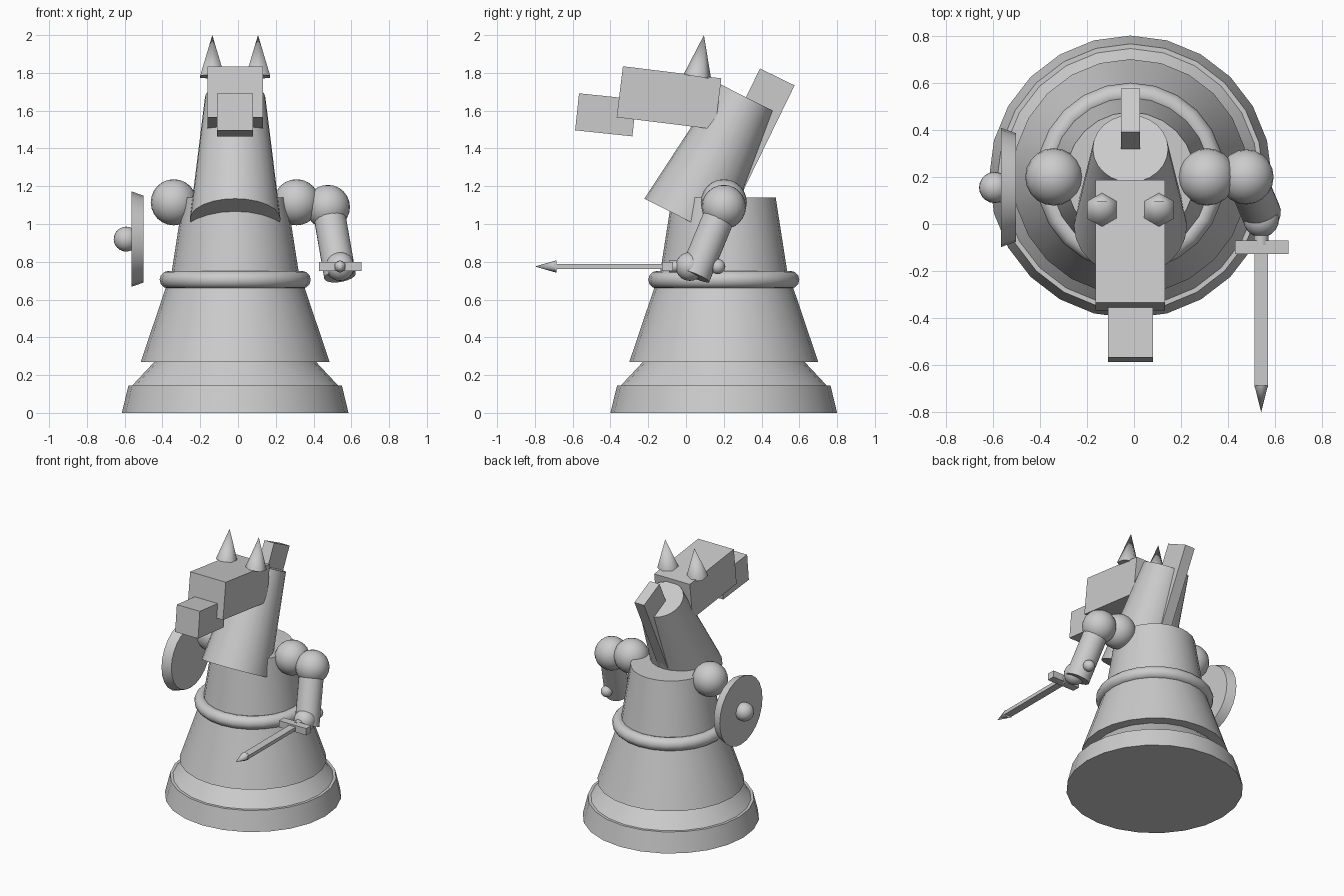
import bpy, math
from mathutils import Vector

if "Cube" in bpy.data.objects:
    bpy.data.objects.remove(bpy.data.objects["Cube"])

CX, CY = -0.015, 0.2   # axis of the turned body

stone = bpy.data.materials.new("plain_grey")
stone.diffuse_color = (0.6, 0.6, 0.6, 1)
stone.use_nodes = True
stone.node_tree.nodes["Principled BSDF"].inputs["Base Color"].default_value = stone.diffuse_color


def finish(name, smooth=True):
    ob = bpy.context.object
    ob.name = name
    ob.data.materials.append(stone)
    if smooth:
        bpy.ops.object.shade_smooth_by_angle(angle=math.radians(62 if smooth == "low" else 35))
    return ob


def cone(name, a, b, r1, r2, sides=24, smooth=True):
    """Cylinder, frustum or cone running from point a to point b."""
    a, b = Vector(a), Vector(b)
    bpy.ops.mesh.primitive_cone_add(vertices=sides, radius1=r1, radius2=r2, depth=(b - a).length,
                                    location=(a + b) / 2,
                                    rotation=Vector((0, 0, 1)).rotation_difference(b - a).to_euler())
    return finish(name, smooth)


def ball(name, loc, r):
    bpy.ops.mesh.primitive_uv_sphere_add(segments=20, ring_count=12, radius=r, location=loc)
    return finish(name)


def box(name, loc, size, tilt=0):
    bpy.ops.mesh.primitive_cube_add(size=1, location=loc, rotation=(math.radians(tilt), 0, 0))
    bpy.context.object.scale = size
    bpy.ops.object.transform_apply(location=False, rotation=False, scale=True)
    return finish(name, False)


# Turned body: plinth, step, skirt, torso
for name, z1, z2, r1, r2 in [("plinth", 0, 0.145, 0.6, 0.565),
                             ("plinth_step", 0.145, 0.30, 0.545, 0.40),
                             ("skirt", 0.27, 0.70, 0.5, 0.355),
                             ("torso", 0.69, 1.14, 0.345, 0.275)]:
    cone(name, (CX, CY, z1), (CX, CY, z2), r1, r2)

# Belt
bpy.ops.mesh.primitive_torus_add(major_segments=24, minor_segments=12, major_radius=0.353,
                                 minor_radius=0.047, location=(CX, CY, 0.705))
finish("belt")

# Neck and mane
cone("neck", (CX, -0.006, 1.026), (CX, 0.32, 1.67), 0.24, 0.16)
box("mane", (CX, 0.308, 1.419), (0.08, 0.204, 0.8), -26)

# Head, muzzle and ears
box("head", (CX, -0.09, 1.668), (0.295, 0.525, 0.272), -7)
box("muzzle", (CX, -0.425, 1.578), (0.19, 0.305, 0.197), -6)
for side, name in ((-1, "left_ear"), (1, "right_ear")):
    x = CX + side * 0.121
    cone(name, (x, 0.06, 1.78), (x, 0.095, 2.0), 0.074, 0, 6, "low")

# Shoulders
for side, name in ((-1, "left_shoulder"), (1, "right_shoulder")):
    ball(name, (CX + side * 0.325, CY, 1.115), 0.122)

# Sword arm
ball("upper_arm", (0.476, CY, 1.09), 0.117)
cone("forearm", (0.475, 0.2, 1.1), (0.54, 0.045, 0.725), 0.085, 0.085, 20)
ball("hand", (0.54, 0.02, 0.775), 0.076)

# Sword
Z = 0.775
ball("pommel", (0.54, 0.168, Z), 0.04)
cone("grip", (0.54, 0.168, Z), (0.54, -0.09, Z), 0.031, 0.031, 12)
box("guard", (0.542, -0.099, Z), (0.226, 0.058, 0.05))
box("blade", (0.54, -0.405, Z), (0.056, 0.58, 0.026))
cone("sword_tip", (0.54, -0.685, Z), (0.54, -0.8, Z), 0.033, 0, 6, "low")

# Shield with central boss
cone("shield", (-0.5, 0.155, 0.92), (-0.565, 0.155, 0.92), 0.23, 0.253)
ball("shield_boss", (-0.592, 0.155, 0.92), 0.066)
